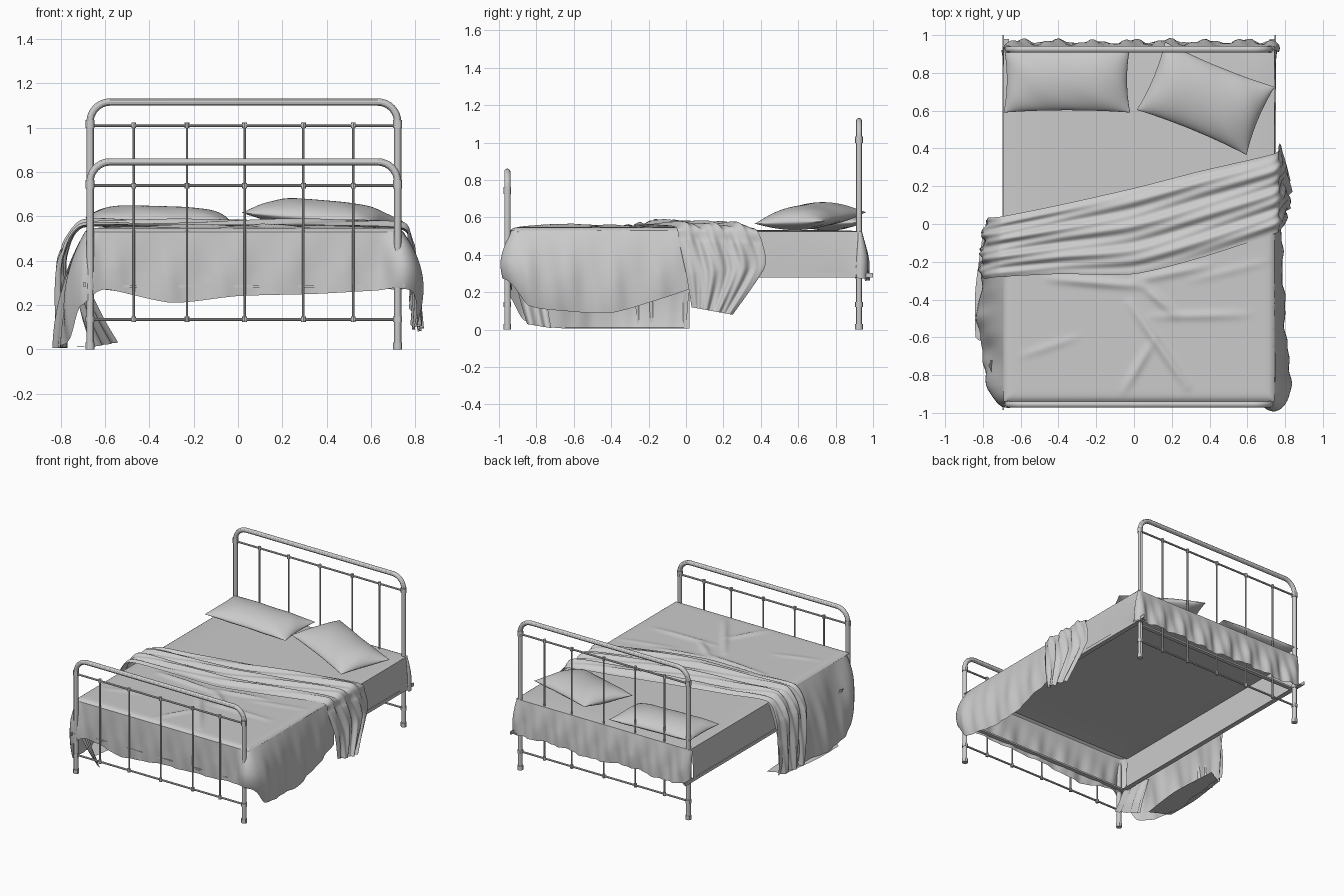
import bpy, bmesh, math
from mathutils import Vector, Matrix

if "Cube" in bpy.data.objects:
    bpy.data.objects.remove(bpy.data.objects["Cube"])

XL, XR, YF, YB = -0.667, 0.72, -0.955, 0.925   # post positions


def tubes(name, paths, radius, sides=4):
    """One object made of round bars that follow the given point lists."""
    cu = bpy.data.curves.new(name, 'CURVE')
    cu.dimensions, cu.bevel_depth, cu.bevel_resolution = '3D', radius, sides
    cu.use_fill_caps = True
    for pts in paths:
        sp = cu.splines.new('POLY')
        sp.points.add(len(pts) - 1)
        for p, co in zip(sp.points, pts):
            p.co = (*co, 1)
    ob = bpy.data.objects.new(name, cu)
    bpy.context.collection.objects.link(ob)
    bpy.ops.object.select_all(action='DESELECT')
    bpy.context.view_layer.objects.active = ob
    ob.select_set(True)
    bpy.ops.object.convert(target='MESH')
    bpy.ops.object.shade_smooth_by_angle()


def patches(name, grids, matrix=Matrix()):
    """One smooth object made of welded grids of points."""
    bm = bmesh.new()
    for rows in grids:
        vs = [[bm.verts.new(matrix @ Vector(p)) for p in r] for r in rows]
        for a, b in zip(vs, vs[1:]):
            for i in range(len(a) - 1):
                bm.faces.new((a[i], a[i + 1], b[i + 1], b[i]))
    bmesh.ops.remove_doubles(bm, verts=bm.verts, dist=0.0004)
    bmesh.ops.recalc_face_normals(bm, faces=bm.faces)
    for f in bm.faces:
        f.smooth = True
    me = bpy.data.meshes.new(name)
    bm.to_mesh(me)
    bm.free()
    bpy.context.collection.objects.link(bpy.data.objects.new(name, me))


def spline(pts, n):
    """n samples of a smooth curve through points of any dimension."""
    out, last = [], len(pts) - 1
    for k in range(n):
        f = k / (n - 1) * last
        i = min(int(f), last - 1)
        t = f - i
        a, b, c, d = (pts[max(0, min(last, i + j))] for j in (-1, 0, 1, 2))
        out.append([q + .35 * t * (1 - t) * ((1 - t) * (r - p) - t * (s - q)) + (r - q) * t * t * (3 - 2 * t)
                    + (.15 * t * (1 - t) * (1 - 2 * t) * (r - q))
                    for p, q, r, s in zip(a, b, c, d)])
    return out


def skirt(ctrl, n, m, top, amp, wave):
    """Hanging cloth. Control: x, y, bottom z, outward bulge at mid, at hem."""
    path = spline(ctrl, n)
    rows, s = [], 0
    for i, (x, y, zb, mid, hem) in enumerate(path):
        a, b = path[max(i - 1, 0)], path[min(i + 1, n - 1)]
        t = Vector((b[0] - a[0], b[1] - a[1], 0)).normalized()
        out = Vector((t.y, -t.x, 0))
        s += t.length * math.dist(a[:2], b[:2]) / 2
        row = []
        for j in range(m):
            v = j / (m - 1)
            d = 4 * v * (1 - v) * mid + (2 * v * v - v) * hem
            d += amp * min(1, 1.6 * v) * (math.sin(wave * s + 2 * v) + .5 * math.sin(2.3 * wave * s - 3 * v))
            p = Vector((x, y, top + (zb - top) * v)) + out * d
            p.z = max(p.z, 0.006)
            row.append(p)
        rows.append(row)
    return rows


def ribbon(front, back, n, m, ripple):
    """Strip of cloth between two smooth edge lines, with lengthwise ripples."""
    rows = []
    for i, (f, b) in enumerate(zip(spline(front, n), spline(back, n))):
        f, b = Vector(f), Vector(b)
        k = max(0, min(1, (f.z - .48) / .06))
        up = Vector((math.copysign(1 - k, f.x), 0, k))
        row = []
        for j in range(m):
            v = j / (m - 1)
            h = math.sin(v * 9.4 + i * .03) ** 2 + .5 * math.sin(v * 23 - i * .06) ** 2
            p = f.lerp(b, v) + up * ripple * h * min(1, 8 * v, 8 * (1 - v))
            p.z = max(p.z, 0.006)
            row.append(p)
        rows.append(row)
    return rows


# Iron head and foot ends: bent hoop, rails, spindles, collars
def bed_end(name, y, top, rail):
    r = 0.09
    hoop = [(XL, y, 0)]
    hoop += [(XL + r - r * math.cos(a), y, top - r + r * math.sin(a))
             for a in (math.pi / 2 * k / 8 for k in range(9))]
    hoop += [(XL + XR - x, yy, z) for x, yy, z in reversed(hoop)]
    tubes(name + "_hoop", [hoop], 0.0165)
    low, xs = 0.135, (-.47, -.23, .03, .295, .52)
    tubes(name + "_rails", [[(XL, y, z), (XR, y, z)] for z in (rail, low)], 0.007, 2)
    tubes(name + "_spindles", [[(x, y, low), (x, y, rail)] for x in xs], 0.0055, 2)
    tubes(name + "_knobs", [[(x, y, z - .013), (x, y, z + .013)] for x in xs for z in (rail, low)], 0.011, 2)
    tubes(name + "_collars", [[(x, y, z - h), (x, y, z + h)] for x in (XL, XR)
                              for z, h in ((.015, .015), (low, .013), (.285, .012), (rail, .013), (top - r, .008))], 0.0205)


bed_end("headboard", YB, 1.115, 1.01)
bed_end("footboard", YF, 0.845, 0.738)


# Angle-iron side rails and cross bars
def angle_bar(name, lo, hi):
    bpy.ops.mesh.primitive_cube_add(size=1)
    ob = bpy.context.object
    ob.name = name
    ob.scale = [b - a for a, b in zip(lo, hi)]
    ob.location = [(a + b) / 2 for a, b in zip(lo, hi)]


for side, x, inward in (("left", -.692, 1), ("right", .747, -1)):
    angle_bar(side + "_rail_web", (x - .004, -.985, .28), (x + .004, 1.0, .303))
    w = sorted((x, x + inward * .03))
    angle_bar(side + "_rail_flange", (w[0], -.96, .279), (w[1], .98, .285))
for end, y in (("foot", -.925), ("head", .895)):
    angle_bar(end + "_cross_bar", (-.69, y - .015, .278), (.745, y + .015, .29))

# Fitted sheet: flat top with a hanging edge, gathered behind the headboard
SX0, SX1, SY1 = -0.69, 0.745, 0.94
sheet_top = [[(SX0 + (SX1 - SX0) * i / 30, -.9 + (SY1 + .9) * j / 30,
               .533 - .008 * max(abs(i / 15 - 1), abs(j / 15 - 1)) ** 12) for i in range(31)] for j in range(31)]
side = [(SX1, -.9, .29, 0, 0), (SX1, .3, .29, 0, 0), (SX1, .8, .29, .004, 0), (SX1 - .005, .92, .28, .015, .02)]
back = [(.72, .94, .27, .02, .03), (.4, .94, .28, .02, .025), (.1, .94, .26, .02, .03),
        (-.2, .94, .28, .02, .02), (-.5, .94, .26, .02, .03), (-.67, .94, .28, .015, .02)]
left = [(SX0, .92, .29, .01, .01), (SX0, .8, .3, 0, 0), (SX0, .3, .3, 0, 0), (SX0, -.9, .3, 0, 0)]
patches("fitted_sheet", [sheet_top, skirt(side[:4], 40, 12, .526, .0008, 15),
                         skirt(side[3:] + back + left[:1], 110, 14, .526, .011, 32),
                         skirt(left, 40, 12, .526, .0008, 15)])

# Blanket top with raised creases
CREASES = [(-.45, -.29, .05, -.33, .016), (.05, -.33, .22, -.48, .016), (-.02, -.42, .28, -.86, .018),
           (.1, -.49, .6, -.48, .01), (.1, -.62, -.05, -.88, .012), (0, -.3, .4, -.22, .012),
           (-.6, -.7, -.3, -.6, .006), (.3, -.3, .7, -.2, .006)]


def blanket_z(x, y):
    z = .548
    for x0, y0, x1, y1, h in CREASES:
        d = Vector((x1 - x0, y1 - y0))
        p = Vector((x - x0, y - y0))
        t = max(0, min(1, p.dot(d) / d.dot(d)))
        z += h * math.exp(-((p - d * t).length / .022) ** 2) * (.3 + 2.8 * t * (1 - t))
    edge = min(x - SX0, SX1 - x, y + .94)
    return z - (z - .53) * math.exp(-edge / .014)


blanket_top = []
for j in range(91):
    row = []
    for i in range(111):
        x = SX0 + (SX1 - SX0) * i / 110
        y = -.94 + (.86 + .22 * i / 110 + .94 - .86 + .0) * j / 90
        row.append((x, y, blanket_z(x, y)))
    blanket_top.append(row)

# Blanket sides: left reaches the floor, front is short, right swings out
hang = [(-.69, .02, .005, .08, .08), (-.69, -.25, .005, .10, .10), (-.69, -.48, .005, .10, .14),
        (-.69, -.7, .01, .07, .11), (-.69, -.86, .05, .085, .07), (-.672, -.925, .2, .05, .05),
        (-.6, -.938, .27, .006, .004), (-.3, -.938, .21, .004, .0), (0, -.938, .24, .004, .0),
        (.35, -.938, .25, .004, .0), (.62, -.938, .265, .006, .01), (.728, -.925, .27, .06, .05),
        (.745, -.84, .13, .085, .07), (.745, -.65, .1, .06, .05), (.745, -.4, .09, .045, .045),
        (.745, -.15, .16, .035, .035), (.745, .03, .22, .03, .03)]
patches("blanket", [blanket_top, skirt(hang, 260, 26, .53, .006, 24)])

# Turned-back blanket band lying across the bed and hanging at both ends
front = [(-.80, -.26, .006), (-.80, -.28, .25), (-.79, -.29, .42), (-.71, -.28, .555), (-.4, -.265, .56),
         (0, -.265, .56), (.35, -.18, .56), (.735, -.055, .548), (.765, -.04, .48), (.80, .0, .3), (.80, .03, .12)]
rear = [(-.77, .0, .006), (-.77, .02, .25), (-.77, .035, .42), (-.70, .04, .548), (-.4, .10, .545),
        (0, .19, .545), (.35, .28, .545), (.735, .37, .54), (.765, .41, .46), (.775, .42, .33), (.81, .25, .08)]
patches("blanket_fold", [ribbon(front, rear, 170, 44, .022)])

# Loose blanket tails under the left side
tail_a = [(-.72, -.93, .36), (-.66, -.91, .25), (-.6, -.88, .13), (-.54, -.85, .03)]
tail_b = [(-.76, -.72, .36), (-.73, -.73, .25), (-.70, -.74, .13), (-.66, -.72, .008)]
patches("blanket_tail", [ribbon(tail_a, tail_b, 24, 16, .012)])
spill_a = [(-.84, -.6, .008), (-.84, -.35, .008), (-.80, -.05, .008)]
spill_b = [(-.70, -.68, .012), (-.66, -.35, .012), (-.68, .02, .012)]
patches("blanket_spill", [ribbon(spill_a, spill_b, 24, 12, .006)])


# Pillows: puffed cushions with drawn-in edges and pointed corners
def pillow(name, loc, half, height, turn, lean, n=40):
    grids = []
    for sgn in (1, -.7):
        rows = []
        for j in range(n + 1):
            v = math.sin(math.pi / 2 * (2 * j / n - 1))
            row = []
            for i in range(n + 1):
                u = math.sin(math.pi / 2 * (2 * i / n - 1))
                puff = max(0, (1 - u ** 4) * (1 - v * v)) ** .6
                crease = .003 * math.sin(9 * u + 5 * v) * puff * (u * u + v * v)
                row.append((half[0] * u * (1 - .05 * (1 - v * v)), half[1] * v * (1 - .07 * (1 - u * u)),
                            sgn * height * puff + crease))
            rows.append(row)
        grids.append(rows)
    rot = Matrix.Rotation(turn, 4, 'Z') @ Matrix.Rotation(lean[1], 4, 'Y') @ Matrix.Rotation(lean[0], 4, 'X')
    patches(name, grids, Matrix.Translation(loc) @ rot)


pillow("left_pillow", (-.355, .765, .58), (.335, .175), .066, 0, (.02, .03))
pillow("right_pillow", (.38, .665, .597), (.315, .195), .075, -.39, (.03, .08))
